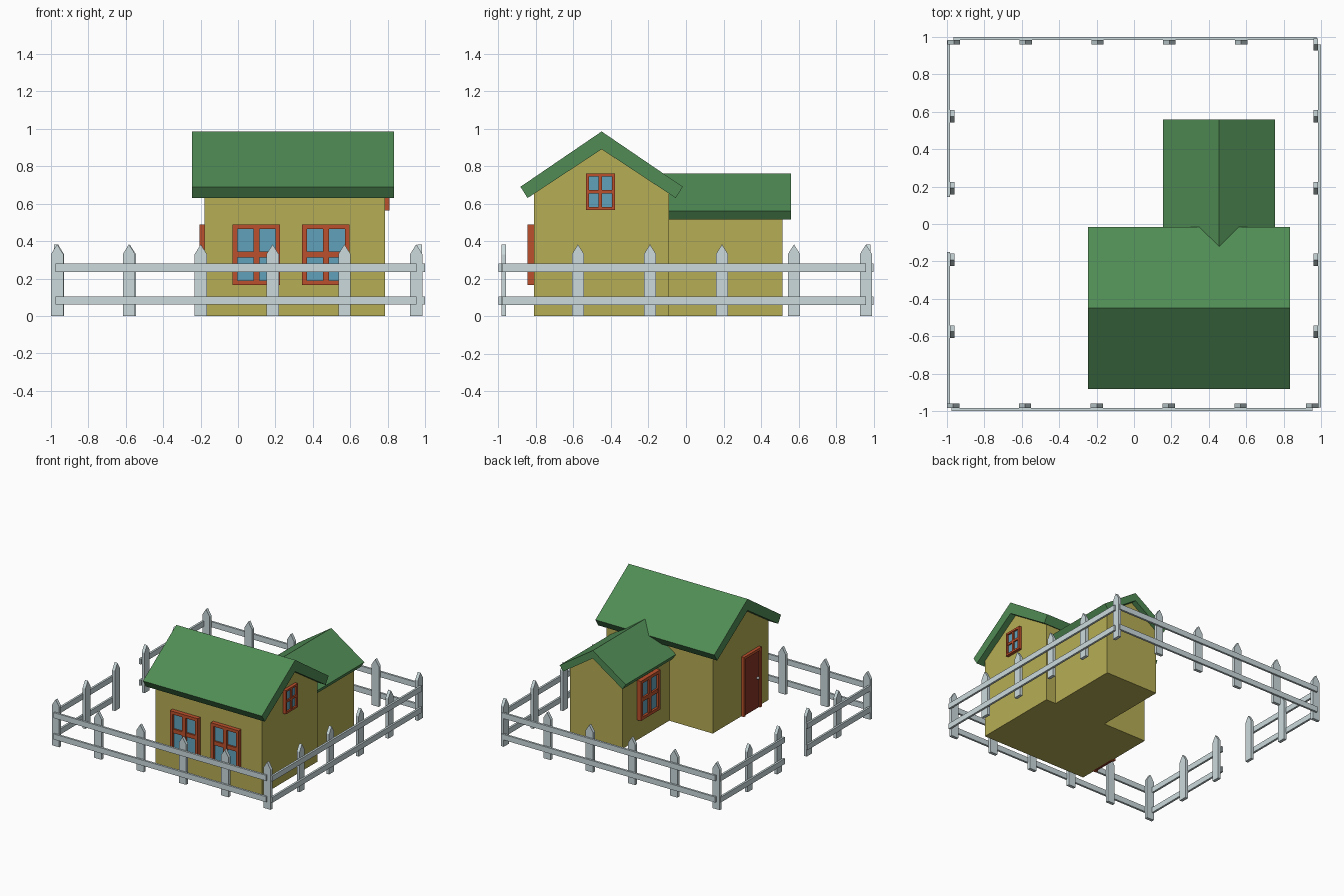
import bpy, bmesh
from math import pi
from mathutils import Matrix, Vector

if "Cube" in bpy.data.objects:
    bpy.data.objects.remove(bpy.data.objects["Cube"])


def material(name, rgb):
    m = bpy.data.materials.new(name)
    m.diffuse_color = (*rgb, 1)
    m.use_nodes = True
    m.node_tree.nodes["Principled BSDF"].inputs["Base Color"].default_value = m.diffuse_color
    return m


WALL = material("wall_yellow", (0.47, 0.42, 0.09))
ROOF = material("roof_green", (0.08, 0.26, 0.09))
FRAME = material("frame_orange", (0.50, 0.08, 0.025))
DOOR = material("door_red", (0.24, 0.035, 0.018))
GLASS = material("glass_blue", (0.12, 0.36, 0.50))
FENCE = material("fence_pale", (0.60, 0.70, 0.72))
METAL = material("knob_grey", (0.6, 0.6, 0.6))


def finish(name, bm, mat, matrix=Matrix()):
    bmesh.ops.recalc_face_normals(bm, faces=bm.faces)
    me = bpy.data.meshes.new(name)
    bm.to_mesh(me)
    bm.free()
    me.materials.append(mat)
    ob = bpy.data.objects.new(name, me)
    ob.matrix_world = matrix
    bpy.context.collection.objects.link(ob)
    return ob


def add_box(bm, lo, hi):
    lo, hi = Vector(lo), Vector(hi)
    mid, size = (lo + hi) / 2, hi - lo
    bmesh.ops.create_cube(bm, size=1, matrix=Matrix.Translation(mid) @ Matrix.Diagonal((*size, 1)))


def boxes(name, parts, mat, matrix=Matrix()):
    bm = bmesh.new()
    for lo, hi in parts:
        add_box(bm, lo, hi)
    return finish(name, bm, mat, matrix)


def add_prism(bm, profile, y0, y1):
    # extrude an (x, z) profile along y
    face = bm.faces.new([bm.verts.new((x, y0, z)) for x, z in profile])
    ext = bmesh.ops.extrude_face_region(bm, geom=[face])["geom"]
    bmesh.ops.translate(bm, vec=(0, y1 - y0, 0), verts=[g for g in ext if isinstance(g, bmesh.types.BMVert)])


def prism(name, profile, y0, y1, mat, matrix=Matrix()):
    bm = bmesh.new()
    add_prism(bm, profile, y0, y1)
    return finish(name, bm, mat, matrix)


def place(x, y, turn):
    return Matrix.Translation((x, y, 0)) @ Matrix.Rotation(turn, 4, "Z")


def house(name, half, eave, apex, wall_y, roof, roof_y, matrix):
    # gabled walls plus a chevron roof, ridge along local y
    prism(name + "_walls", [(-half, 0), (half, 0), (half, eave), (0, apex), (-half, eave)], *wall_y, WALL, matrix)
    (xo, zo), (xi, zi), top = roof
    chevron = [(-xo, zo), (-xi, zi), (0, apex), (xi, zi), (xo, zo), (0, top)]
    prism(name + "_roof", chevron, *roof_y, ROOF, matrix)


# main house has its ridge along x, the rear wing along y
house("main", 0.36, 0.653, 0.89, (-0.785, 0.18), ((0.433, 0.69), (0.395, 0.63), 0.985),
      (-0.835, 0.245), place(0, -0.45, pi / 2))
house("wing", 0.24, 0.535, 0.695, (-0.12, 0.515), ((0.30, 0.56), (0.27, 0.515), 0.76),
      (-0.12, 0.56), place(0.455, 0, 0))


def window(name, x, y, turn, w, z0, z1, depth, rim, bar):
    # local -y points out of the wall
    m, h, mid = place(x, y, turn), w / 2, (z0 + z1) / 2
    boxes(name + "_frame", [
        ((-h, -depth, z0), (-h + rim, 0.01, z1)),
        ((h - rim, -depth, z0), (h, 0.01, z1)),
        ((-h + rim, -depth, z0), (h - rim, 0.01, z0 + rim)),
        ((-h + rim, -depth, z1 - rim), (h - rim, 0.01, z1)),
        ((-bar / 2, -depth * 0.9, z0 + rim), (bar / 2, 0.01, z1 - rim)),
        ((-h + rim, -depth * 0.88, mid - bar / 2), (h - rim, 0.01, mid + bar / 2)),
    ], FRAME, m)
    boxes(name + "_glass", [((-h + rim, -depth * 0.45, z0 + rim), (h - rim, 0.005, z1 - rim))], GLASS, m)


window("front_window_left", 0.098, -0.81, 0, 0.253, 0.165, 0.49, 0.034, 0.025, 0.032)
window("front_window_right", 0.47, -0.81, 0, 0.253, 0.165, 0.49, 0.034, 0.025, 0.032)
window("wing_window", 0.215, 0.20, -pi / 2, 0.253, 0.165, 0.49, 0.034, 0.025, 0.032)
window("gable_window", 0.785, -0.457, pi / 2, 0.155, 0.565, 0.76, 0.025, 0.016, 0.018)

# door on the left gable
dm = place(-0.18, -0.575, -pi / 2)
boxes("door_frame", [((-0.115, -0.025, 0), (-0.093, 0.01, 0.49)),
                     ((0.093, -0.025, 0), (0.115, 0.01, 0.49)),
                     ((-0.093, -0.025, 0.468), (0.093, 0.01, 0.49))], FRAME, dm)
boxes("door_panel", [((-0.093, -0.014, 0), (0.093, 0.01, 0.468))], DOOR, dm)
bm = bmesh.new()
bmesh.ops.create_uvsphere(bm, u_segments=10, v_segments=6, radius=0.012,
                          matrix=Matrix.Translation((0.068, -0.024, 0.25)))
finish("door_knob", bm, METAL, dm)


def fence(name, turn, pickets, spans):
    # one side of the fence, modelled as the front side and turned about the centre
    m = Matrix.Rotation(turn, 4, "Z")
    bm = bmesh.new()
    h = 0.033
    for x in pickets:
        add_prism(bm, [(x - h, 0), (x + h, 0), (x + h, 0.33), (x, 0.383), (x - h, 0.33)], -0.985, -0.96)
    finish(name + "_pickets", bm, FENCE, m)
    boxes(name + "_rails", [((a, -1, z), (b, -0.983, z + 0.045)) for a, b in spans for z in (0.06, 0.235)],
          FENCE, m)


row = [-0.967 + 0.384 * i for i in range(6)]
fence("front_fence", 0, row, [(-0.975, 0.955)])
fence("right_fence", pi / 2, [x + 0.007 for x in row[1:]], [(-0.98, 0.96)])
fence("back_fence", pi, [x + 0.01 for x in row[1:]], [(-0.975, 0.965)])
fence("left_fence", -pi / 2, [x + 0.007 for x in row[1:5]], [(-0.98, -0.145), (0.15, 0.98)])
